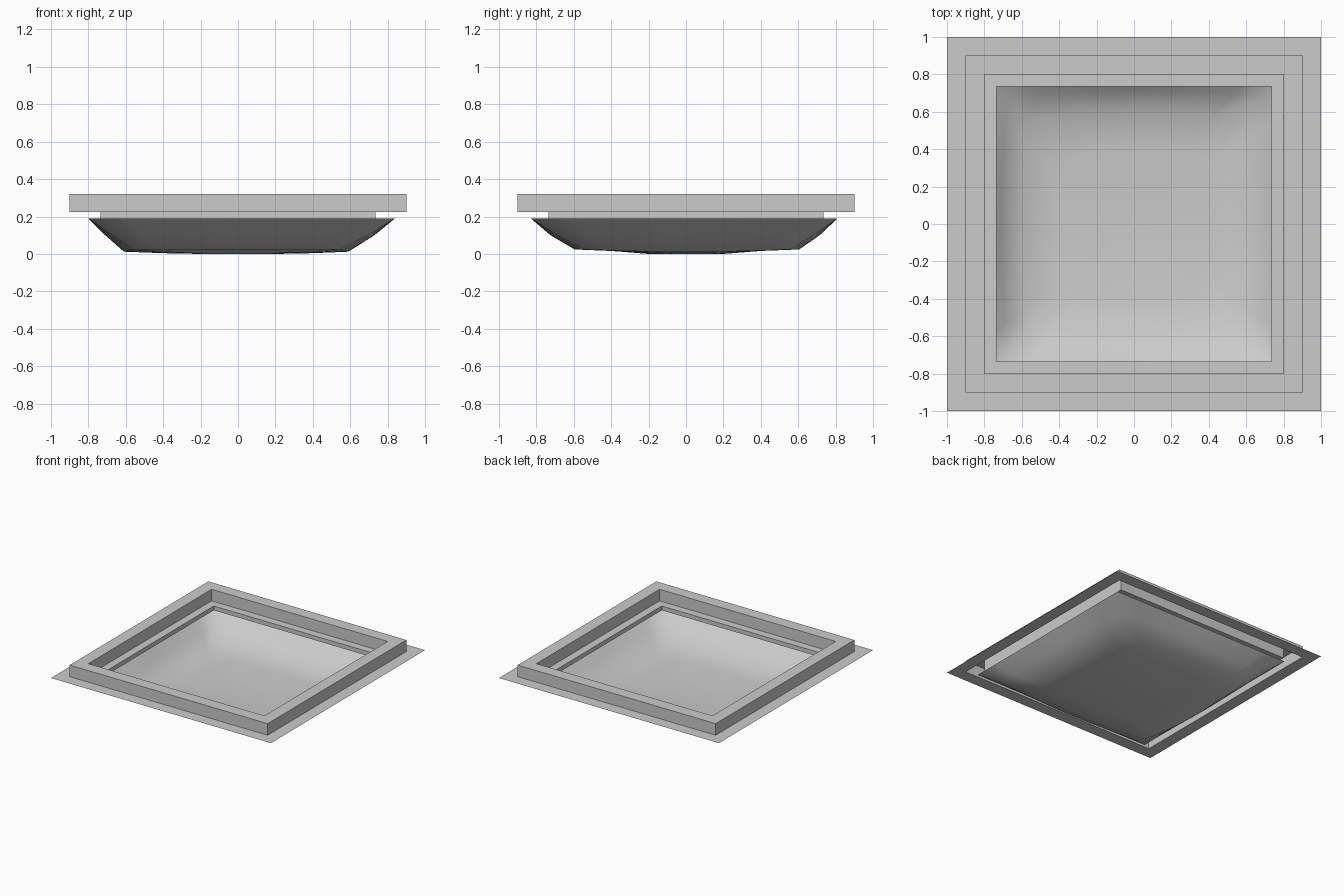
import bpy
import bmesh
from mathutils import Vector

cube = bpy.data.objects.get("Cube")
if cube:
    bpy.data.objects.remove(cube, do_unlink=True)

GREY = (0.6, 0.6, 0.6, 1.0)
grey = bpy.data.materials.new("plain grey")
grey.use_nodes = True
grey.diffuse_color = GREY
grey.node_tree.nodes["Principled BSDF"].inputs["Base Color"].default_value = GREY


def square_loop(steps):
    """Points counter-clockwise around a square of half-size one."""
    corners = [Vector(c) for c in ((-1, -1), (1, -1), (1, 1), (-1, 1))]
    return [a.lerp(b, i / steps)
            for a, b in zip(corners, corners[1:] + corners[:1])
            for i in range(steps)]


def loft(name, rings, close=False, smooth=False):
    """Bridge rings from the outside in, optionally closing the last one."""
    bm = bmesh.new()
    loops = [[bm.verts.new(p) for p in ring] for ring in rings]
    n = len(loops[0])
    for a, b in zip(loops, loops[1:]):
        for i in range(n):
            j = (i + 1) % n
            bm.faces.new((a[i], a[j], b[j], b[i]))
    if close:
        centre = bm.verts.new((0, 0, 0))
        last = loops[-1]
        for i in range(n):
            bm.faces.new((last[i], last[(i + 1) % n], centre))
    for f in bm.faces:
        f.smooth = smooth
    mesh = bpy.data.meshes.new(name)
    bm.to_mesh(mesh)
    bm.free()
    mesh.materials.append(grey)
    obj = bpy.data.objects.new(name, mesh)
    bpy.context.collection.objects.link(obj)
    return obj


def square_sheet(name, profile):
    """Sweep a thin (half-size, height) profile around a square."""
    loft(name, [[(p.x * r, p.y * r, z) for p in square_loop(1)]
                for r, z in profile])


# Square surround: flat flange, kerb open underneath, ledge with a hanging lip
TOP, BASE, LIP = 0.32, 0.225, 0.19
square_sheet("outer_flange", [(1.0, BASE), (0.9, BASE)])
square_sheet("raised_kerb", [(0.9, BASE), (0.9, TOP), (0.8, TOP), (0.8, BASE)])
square_sheet("inner_ledge", [(0.8, BASE), (0.735, BASE), (0.735, LIP)])


# Shallow basin: half-size, height, corner rounding, sideways shift
basin_profile = [
    (0.82, 0.19, 0.0, 0.02),
    (0.72, 0.10, 0.12, 0.01),
    (0.60, 0.012, 0.2, -0.01),
    (0.40, 0.004, 0.3, 0.0),
    (0.20, 0.0, 0.4, 0.0),
]
rings = []
for r, z, rounding, shift in basin_profile:
    ring = []
    for p in square_loop(8):
        q = p * r * (1 - rounding * (p.length - 1))
        sag = 0.012 * p.y ** 2 if 0.2 < r < 0.7 else 0
        ring.append((q.x + shift, q.y - shift / 2, z + sag))
    rings.append(ring)
loft("basin", rings, close=True, smooth=True)
